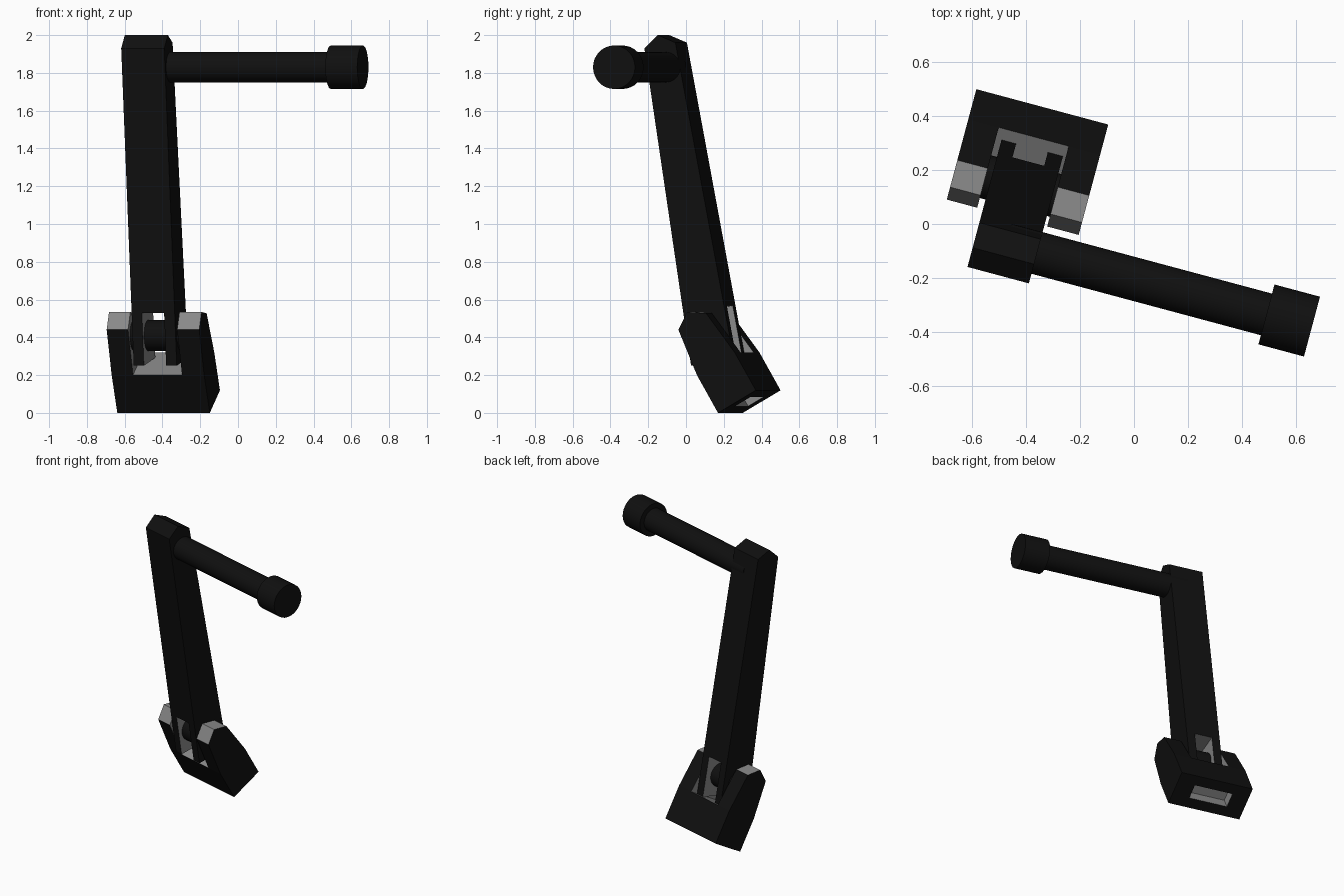
import bpy, bmesh
from math import radians, cos, sin, pi
from mathutils import Matrix

if "Cube" in bpy.data.objects:
    bpy.data.objects.remove(bpy.data.objects["Cube"])

YAW = Matrix.Rotation(radians(-15), 4, 'Z')   # whole crank is turned about z


def material(name, value):
    m = bpy.data.materials.new(name)
    m.diffuse_color = (value, value, value, 1)
    m.use_nodes = True
    m.node_tree.nodes["Principled BSDF"].inputs["Base Color"].default_value = m.diffuse_color
    return m


BLACK, GREY = material("black", 0.005), material("grey", 0.25)


def add(name, bm):
    bmesh.ops.recalc_face_normals(bm, faces=bm.faces)
    me = bpy.data.meshes.new(name)
    bm.to_mesh(me)
    bm.free()
    me.materials.append(BLACK)
    me.materials.append(GREY)
    ob = bpy.data.objects.new(name, me)
    bpy.context.collection.objects.link(ob)
    ob.matrix_world = YAW
    return ob


def prism(name, profile, x0, x1, grey_edges=()):
    """Extrude a (y, z) profile from x0 to x1; chosen side faces are grey."""
    bm = bmesh.new()
    a, b = [[bm.verts.new((x, y, z)) for y, z in profile] for x in (x0, x1)]
    n = len(profile)
    bm.faces.new(a)
    bm.faces.new(b[::-1])
    for i in range(n):
        j = (i + 1) % n
        f = bm.faces.new((a[i], b[i], b[j], a[j]))
        f.material_index = int(i in grey_edges)
    return add(name, bm)


def cut(ob, profile, x0, x1):
    """Cut a grey-walled slot out of an object."""
    cutter = prism("cutter", profile, x0, x1)
    for f in cutter.data.polygons:
        f.material_index = 1
    mod = ob.modifiers.new("slot", 'BOOLEAN')
    mod.operation, mod.solver, mod.object = 'DIFFERENCE', 'EXACT', cutter
    bpy.context.view_layer.update()
    me = bpy.data.meshes.new_from_object(
        ob.evaluated_get(bpy.context.evaluated_depsgraph_get()))
    ob.modifiers.clear()
    ob.data = me
    bpy.data.objects.remove(cutter)


def rod(name, radius, x0, x1, y, z):
    bm = bmesh.new()
    bmesh.ops.create_cone(
        bm, cap_ends=True, segments=32, radius1=radius, radius2=radius, depth=x1 - x0,
        matrix=Matrix.Translation(((x0 + x1) / 2, y, z)) @ Matrix.Rotation(pi / 2, 4, 'Y'))
    for f in bm.faces:
        f.smooth = len(f.verts) == 4
    return add(name, bm)


def tilt(points):
    """Clevis coordinates (depth, height) leaned back by 30 degrees."""
    c, s = cos(radians(30)), sin(radians(30))
    return [(0.125 + p * c - w * s, p * s + w * c) for p, w in points]


# clevis base with two tapered ears, slot between them and a pocket underneath
base = prism("clevis_base", tilt([(0, 0), (0.239, 0), (0.239, 0.231), (0.207, 0.49),
                                  (0.12, 0.547), (0.032, 0.49), (0, 0.231)]),
             -0.695, -0.188, grey_edges=(3, 4))
cut(base, tilt([(-0.2, 0.231), (0.5, 0.231), (0.5, 0.8), (-0.2, 0.8)]), -0.578, -0.309)
cut(base, tilt([(0.07, -0.1), (0.17, -0.1), (0.17, 0.08), (0.07, 0.08)]), -0.578, -0.309)

# leaning arm, tapered upwards, forked at the bottom
arm = prism("crank_arm", [(-0.058, 0.25), (0.175, 0.292), (-0.144, 1.96),
                          (-0.24, 2.0), (-0.314, 1.93)], -0.556, -0.32)
cut(arm, [(-0.3, 0.1), (0.4, 0.1), (0.4, 0.615), (-0.3, 0.495)], -0.5, -0.378)

# hinge pin, handle and end knob
rod("hinge_pin", 0.082, -0.6, -0.29, 0.027, 0.41)
rod("handle", 0.08, -0.44, 0.6, -0.197, 1.83)
rod("handle_knob", 0.115, 0.562, 0.737, -0.197, 1.83)
